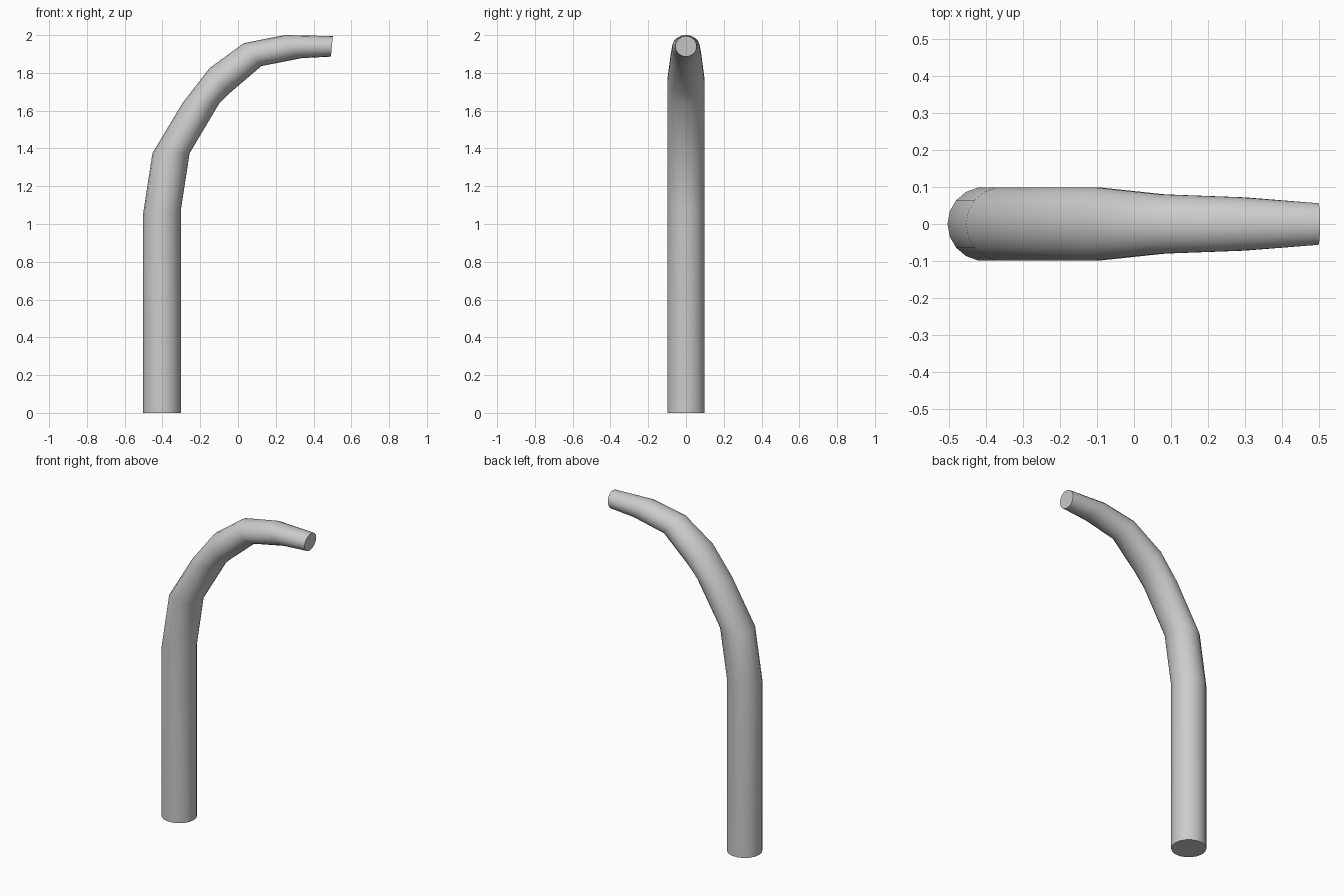
import bpy, bmesh, math
from mathutils import Vector

if "Cube" in bpy.data.objects:
    bpy.data.objects.remove(bpy.data.objects["Cube"])

SIDES = 18

# Cross-sections of the bent pipe: outer (x, z), inner (x, z), half width in y
sections = [
    ((-0.503, 0.00), (-0.303, 0.00), 0.100),
    ((-0.503, 1.05), (-0.303, 1.07), 0.100),
    ((-0.453, 1.375), (-0.256, 1.375), 0.100),
    ((-0.294, 1.64), (-0.098, 1.64), 0.100),
    ((-0.151, 1.825), (-0.050, 1.688), 0.100),
    ((0.030, 1.957), (0.124, 1.836), 0.081),
    ((0.246, 2.000), (0.336, 1.878), 0.073),
    ((0.502, 1.995), (0.492, 1.886), 0.057),
]

# Curved, tapering pipe
bm = bmesh.new()
rings = []
for (ox, oz), (ix, iz), half_width in sections:
    outer, inner = Vector((ox, 0, oz)), Vector((ix, 0, iz))
    centre, arm = (outer + inner) / 2, (outer - inner) / 2
    ring = []
    for i in range(SIDES):
        a = 2 * math.pi * i / SIDES
        side = Vector((0, half_width * math.sin(a), 0))
        ring.append(bm.verts.new(centre + arm * math.cos(a) + side))
    rings.append(ring)

for lower, upper in zip(rings, rings[1:]):
    for i in range(SIDES):
        j = (i + 1) % SIDES
        bm.faces.new((lower[i], lower[j], upper[j], upper[i]))

# Flat end caps
bm.faces.new(rings[0])
bm.faces.new(rings[-1])
bmesh.ops.recalc_face_normals(bm, faces=bm.faces[:])

mesh = bpy.data.meshes.new("curved_pipe")
bm.to_mesh(mesh)
bm.free()
pipe = bpy.data.objects.new("curved_pipe", mesh)
bpy.context.collection.objects.link(pipe)
bpy.context.view_layer.objects.active = pipe
pipe.select_set(True)
bpy.ops.object.shade_smooth_by_angle(angle=math.radians(40))
